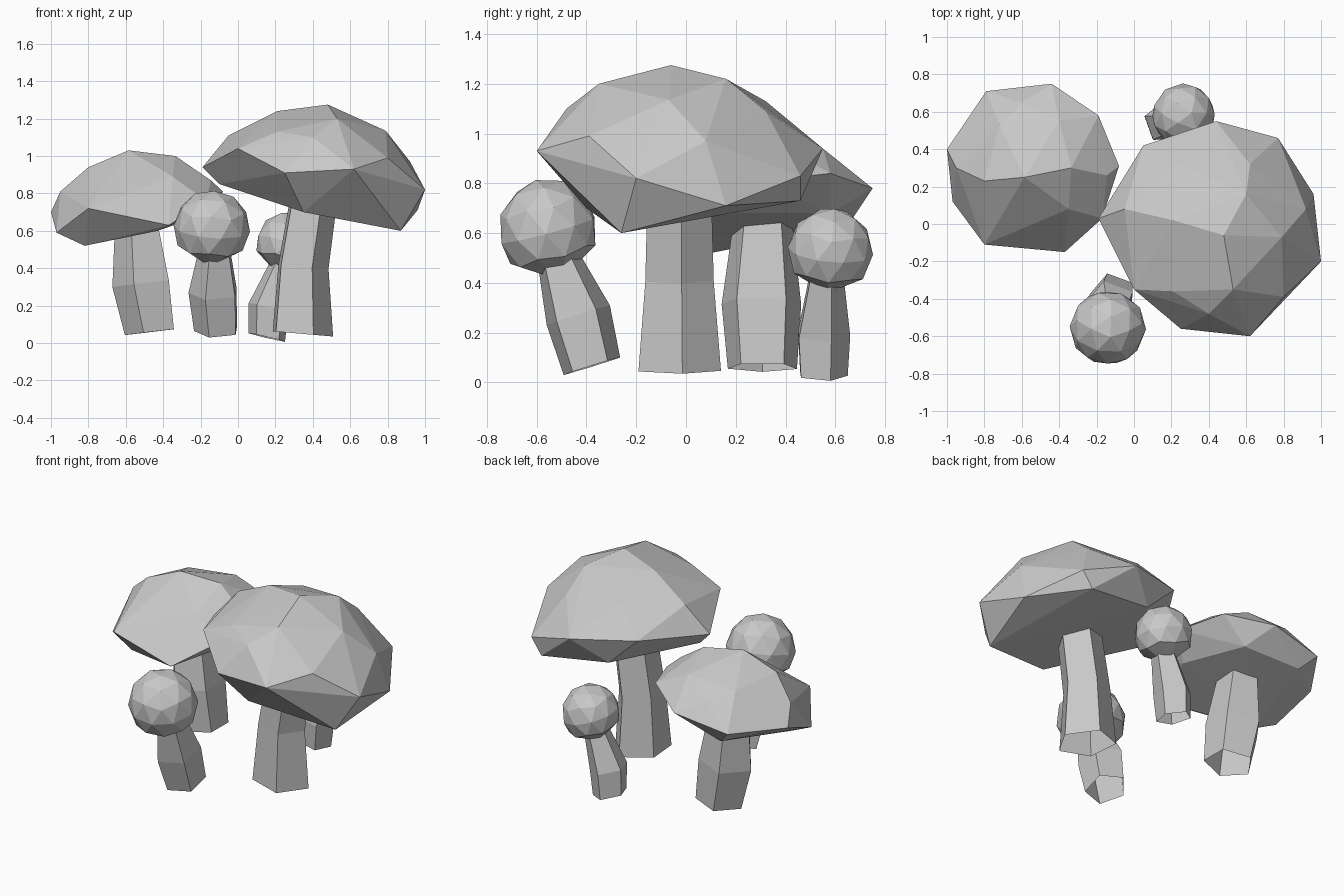
import bpy
import bmesh
import math
from mathutils import Vector, Matrix, Euler

if "Cube" in bpy.data.objects:
    bpy.data.objects.remove(bpy.data.objects["Cube"], do_unlink=True)

GREY = (0.58, 0.58, 0.58, 1.0)
stone = bpy.data.materials.new("stone grey")
stone.use_nodes = True
stone.diffuse_color = GREY
stone.node_tree.nodes["Principled BSDF"].inputs["Base Color"].default_value = GREY


def finish(name, bm):
    """Turn a bmesh into a flat shaded object."""
    mesh = bpy.data.meshes.new(name)
    bm.to_mesh(mesh)
    bm.free()
    mesh.materials.append(stone)
    obj = bpy.data.objects.new(name, mesh)
    bpy.context.scene.collection.objects.link(obj)
    return obj


def faceted_shell(name, points):
    """Wrap a set of corners in flat facets."""
    bm = bmesh.new()
    for p in points:
        bm.verts.new(p)
    bmesh.ops.convex_hull(bm, input=bm.verts[:])
    loose = [v for v in bm.verts if not v.link_faces]
    bmesh.ops.delete(bm, geom=loose, context="VERTS")
    bmesh.ops.recalc_face_normals(bm, faces=bm.faces[:])
    return finish(name, bm)


def stem(name, path, radii, turn, sides=5):
    """Five-sided open tube through rings set square to its lean."""
    path = [Vector(p) for p in path]
    lean = Vector((0, 0, 1)).rotation_difference(path[-1] - path[0]).to_matrix()
    bm = bmesh.new()
    rings = []
    for centre, radius in zip(path, radii):
        ring = []
        for i in range(sides):
            a = math.radians(turn) + math.tau * i / sides
            spoke = Vector((math.cos(a), math.sin(a), 0)) * radius
            ring.append(bm.verts.new(centre + lean @ spoke))
        rings.append(ring)
    for low, high in zip(rings, rings[1:]):
        for i in range(sides):
            j = (i + 1) % sides
            bm.faces.new((low[i], low[j], high[j], high[i]))
    return finish(name, bm)


def wide_cap(name, crown, rim, under):
    """Faceted dome: a few crown corners over an uneven rim and flat underside."""
    return faceted_shell(name, crown + rim + under)


def round_cap(name, centre, size, tilt):
    """Small button cap with coarser facets underneath."""
    bm = bmesh.new()
    bmesh.ops.create_icosphere(bm, subdivisions=2, radius=1.0)
    turn = Euler([math.radians(a) for a in tilt]).to_matrix()
    grow = Matrix.Diagonal(size)
    points = [Vector(centre) + grow @ (turn @ v.co) for v in bm.verts
              if not -0.95 < v.co.z < -0.7]
    bm.free()
    return faceted_shell(name, points)


# Largest mushroom
wide_cap(
    "large_cap",
    crown=[(0.48, -0.06, 1.275), (0.21, 0.02, 1.24), (0.6, 0.16, 1.22),
           (0.53, -0.35, 1.2), (0.79, -0.07, 1.135), (0.4, -0.48, 1.1),
           (0.21, -0.36, 1.13), (-0.05, 0.08, 1.11), (0.24, 0.32, 1.13),
           (0.62, 0.32, 1.09), (0.92, 0.08, 0.97)],
    rim=[(-0.19, 0.03, 0.94), (0, -0.35, 1.04), (0.25, -0.56, 0.91),
         (0.62, -0.6, 0.93), (0.8, -0.39, 0.99), (1, -0.2, 0.82),
         (0.96, 0.16, 0.71), (0.77, 0.46, 0.83), (0.44, 0.55, 0.94),
         (0.05, 0.42, 0.98)],
    under=[(-0.1, 0, 0.85), (0.35, -0.4, 0.7), (0.87, -0.26, 0.6),
           (0.7, 0.46, 0.73), (0.25, 0.42, 0.79)])
stem("large_stem", [(0.335, -0.03, 0.05), (0.34, -0.03, 0.41), (0.4, -0.03, 0.8)],
     [0.175, 0.145, 0.135], turn=5)

# Second mushroom
wide_cap(
    "medium_cap",
    crown=[(-0.585, 0.25, 1.03), (-0.335, 0.3, 1), (-0.8, 0.23, 0.94),
           (-0.145, 0.26, 0.87), (-0.95, 0.3, 0.81), (-0.4, 0.55, 0.94),
           (-0.72, 0.53, 0.91), (-0.35, 0.08, 0.89), (-0.78, 0.05, 0.83),
           (-0.6, 0.65, 0.86), (-0.595, 0.05, 0.85)],
    rim=[(-0.97, 0.12, 0.59), (-0.8, -0.11, 0.72), (-0.37, -0.15, 0.63),
         (-0.17, 0.03, 0.76), (-0.08, 0.31, 0.81), (-0.19, 0.58, 0.84),
         (-0.44, 0.75, 0.78), (-0.79, 0.71, 0.72), (-1, 0.4, 0.7)],
    under=[(-0.82, 0.1, 0.52), (-0.43, -0.08, 0.6), (-0.2, 0.2, 0.68),
           (-0.35, 0.58, 0.68), (-0.7, 0.65, 0.63)])
stem("medium_stem", [(-0.46, 0.307, 0.06), (-0.505, 0.303, 0.32), (-0.54, 0.31, 0.72)],
     [0.146, 0.168, 0.115], turn=36)

# Small front mushroom
round_cap("front_small_cap", (-0.14, -0.555, 0.612), (0.205, 0.2, 0.208), (15, 0, 15))
stem("front_small_stem", [(-0.11, -0.38, 0.065), (-0.125, -0.435, 0.27), (-0.12, -0.515, 0.5)],
     [0.125, 0.14, 0.09], turn=33)

# Small back mushroom
round_cap("back_small_cap", (0.265, 0.58, 0.528), (0.17, 0.172, 0.176), (-5, 15, 0))
stem("back_small_stem", [(0.155, 0.545, 0.03), (0.165, 0.545, 0.19), (0.25, 0.56, 0.44)],
     [0.105, 0.115, 0.072], turn=20)
